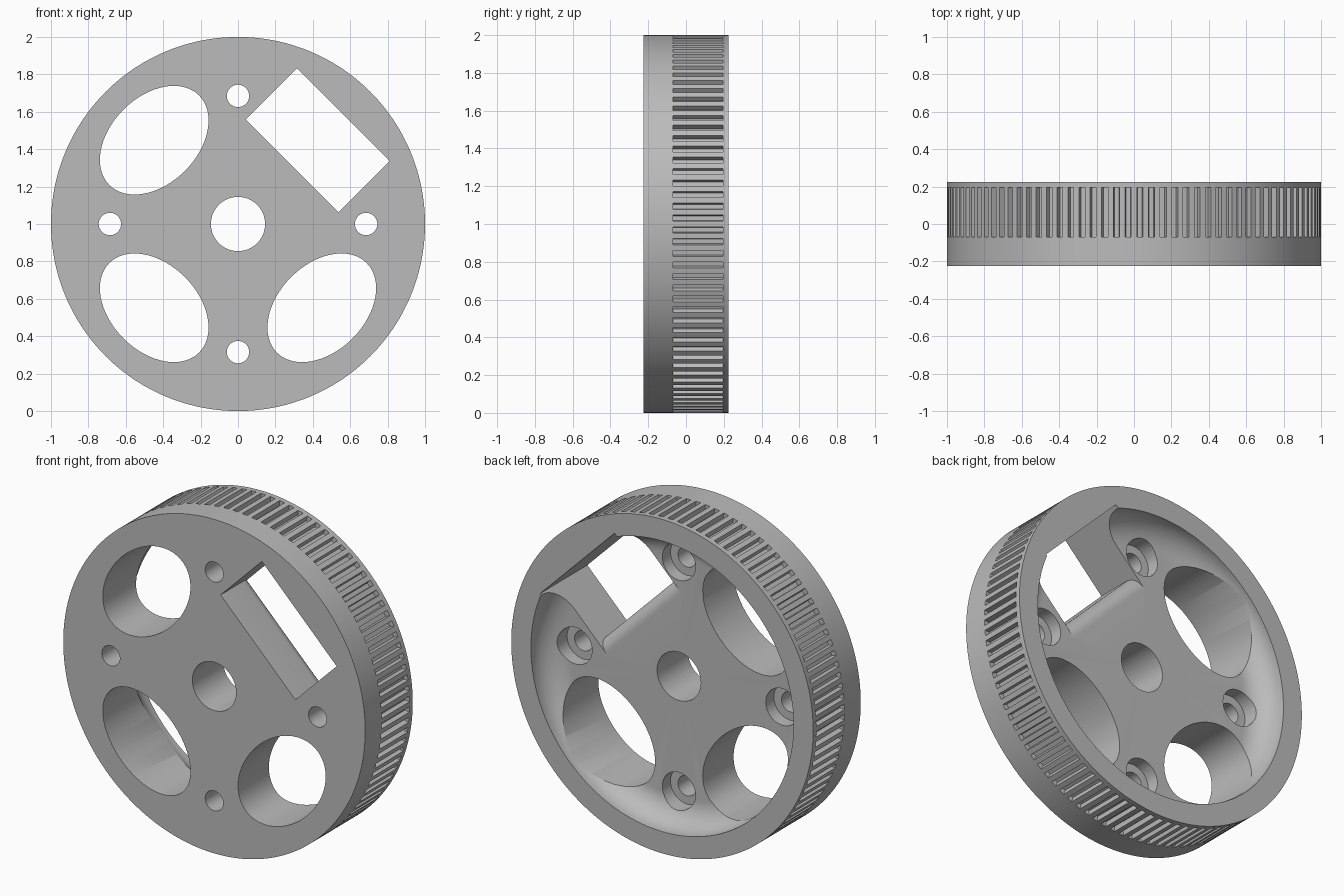
import bpy, bmesh, math
from mathutils import Matrix

if "Cube" in bpy.data.objects:
    bpy.data.objects.remove(bpy.data.objects["Cube"])

BACK, FRONT, FLOOR = 0.225, -0.225, 0.067
TEETH = 100
grey = bpy.data.materials.new("plain grey")
grey.use_nodes = True
grey.diffuse_color = (0.5, 0.5, 0.5, 1)
grey.node_tree.nodes["Principled BSDF"].inputs["Base Color"].default_value = (0.5, 0.5, 0.5, 1)


def make_object(name, bm):
    bmesh.ops.recalc_face_normals(bm, faces=bm.faces)
    mesh = bpy.data.meshes.new(name)
    bm.to_mesh(mesh)
    bm.free()
    mesh.materials.append(grey)
    obj = bpy.data.objects.new(name, mesh)
    bpy.context.collection.objects.link(obj)
    return obj


def prism(bm, outline, offset):
    """Closed outline extruded along an offset vector."""
    face = bm.faces.new([bm.verts.new(p) for p in outline])
    new = bmesh.ops.extrude_face_region(bm, geom=[face], use_keep_orig=True)["geom"]
    verts = [v for v in new if isinstance(v, bmesh.types.BMVert)]
    bmesh.ops.translate(bm, verts=verts, vec=offset)


def oval(bm, x, z, a, b, y0, y1, tilt=0.0, n=48):
    """Elliptical prism running along y, centred on the wheel axis height."""
    pts = []
    for i in range(n):
        t = 2 * math.pi * i / n
        u, v = a * math.cos(t), b * math.sin(t)
        pts.append((x + u * math.cos(tilt) - v * math.sin(tilt), y0,
                    1 + z + u * math.sin(tilt) + v * math.cos(tilt)))
    prism(bm, pts, (0, y1 - y0, 0))


def cut(target, name, bm):
    cutter = make_object(name, bm)
    cutter.hide_render = True
    mod = target.modifiers.new(name, "BOOLEAN")
    mod.operation, mod.solver, mod.object = "DIFFERENCE", "EXACT", cutter
    bpy.context.view_layer.objects.active = target
    bpy.ops.object.modifier_apply(modifier=name)
    bpy.data.objects.remove(cutter)


# Solid drum
bm = bmesh.new()
oval(bm, 0, 0, 1, 1, FRONT, BACK, n=TEETH * 2)
wheel = make_object("wheel", bm)

# Toothed band: one wedge groove per tooth
bm = bmesh.new()
pitch = 2 * math.pi / TEETH
for i in range(TEETH):
    mid = (i + 0.5) * pitch
    ring = [(1.02, -0.3), (0.97, -0.2), (0.97, 0.2), (1.02, 0.3)]
    prism(bm, [(r * math.cos(mid + k * pitch), -0.07, 1 + r * math.sin(mid + k * pitch))
               for r, k in ring], (0, 0.265, 0))
cut(wheel, "groove_cutter", bm)

# Rear recess with a rounded foot, stopped by a straight chord beside the slot
bm = bmesh.new()
R, FILLET = 0.87, 0.145
profile = [(0, FLOOR)]
for i in range(13):
    t = math.pi / 2 * i / 12
    profile.append((R - FILLET + FILLET * math.sin(t), FLOOR + FILLET * (1 - math.cos(t))))
profile += [(R, BACK + 0.1), (0, BACK + 0.1)]
verts = [bm.verts.new((r, y, 0)) for r, y in profile]
edges = [bm.edges.new(pair) for pair in zip(verts, verts[1:])]
bmesh.ops.spin(bm, geom=verts + edges, cent=(0, 0, 0), axis=(0, 1, 0),
               angle=2 * math.pi, steps=120, use_merge=True)
bmesh.ops.remove_doubles(bm, verts=bm.verts, dist=0.0001)
cut_plane = bmesh.ops.bisect_plane(bm, geom=bm.verts[:] + bm.edges[:] + bm.faces[:],
                                   plane_co=(0.574, 0, 0.574), plane_no=(1, 0, 1),
                                   clear_outer=True)["geom_cut"]
bmesh.ops.holes_fill(bm, edges=[e for e in cut_plane if isinstance(e, bmesh.types.BMEdge)])
bmesh.ops.translate(bm, verts=bm.verts, vec=(0, 0, 1))
cut(wheel, "recess_cutter", bm)

# Diagonal slot whose inner rear edge is rounded over
bm = bmesh.new()
INNER, OUTER, ROUND = 0.425, 0.812, 0.08
section = [(OUTER, FRONT - 0.1), (INNER, FRONT - 0.1)]
for i in range(9):
    t = math.pi / 2 * i / 8
    section.append((INNER - ROUND * (1 - math.cos(t)), FLOOR - ROUND * (1 - math.sin(t))))
section += [(INNER - ROUND, FLOOR + 0.01), (INNER, FLOOR + 0.02),
            (INNER, BACK + 0.1), (OUTER, BACK + 0.1)]
prism(bm, [(r, y, -0.335) for r, y in section], (0, 0, 0.7))
bm.transform(Matrix.Translation((0, 0, 1)) @ Matrix.Rotation(-math.pi / 4, 4, "Y"))
cut(wheel, "slot_cutter", bm)

# Three large oval openings
bm = bmesh.new()
for sx, sz in ((-1, 1), (-1, -1), (1, -1)):
    oval(bm, 0.448 * sx, 0.448 * sz, 0.339, 0.232, -0.4, 0.4, tilt=-sx * sz * math.pi / 4, n=64)
cut(wheel, "oval_cutter", bm)

# Hub bore and four bolt holes, counterbored from the rear
for name, radius, y0 in (("bolt_cutter", 0.06, -0.4), ("counterbore_cutter", 0.11, -0.01)):
    bm = bmesh.new()
    if radius < 0.1:
        oval(bm, 0, 0, 0.145, 0.145, y0, 0.4)
    for x, z in ((1, 0), (-1, 0), (0, 1), (0, -1)):
        oval(bm, 0.685 * x, 0.685 * z, radius, radius, y0, 0.4, n=32)
    cut(wheel, name, bm)

# Smooth curved walls, crisp edges
bpy.ops.object.select_all(action="DESELECT")
wheel.select_set(True)
bpy.context.view_layer.objects.active = wheel
bpy.ops.object.shade_smooth_by_angle(angle=math.radians(25))
